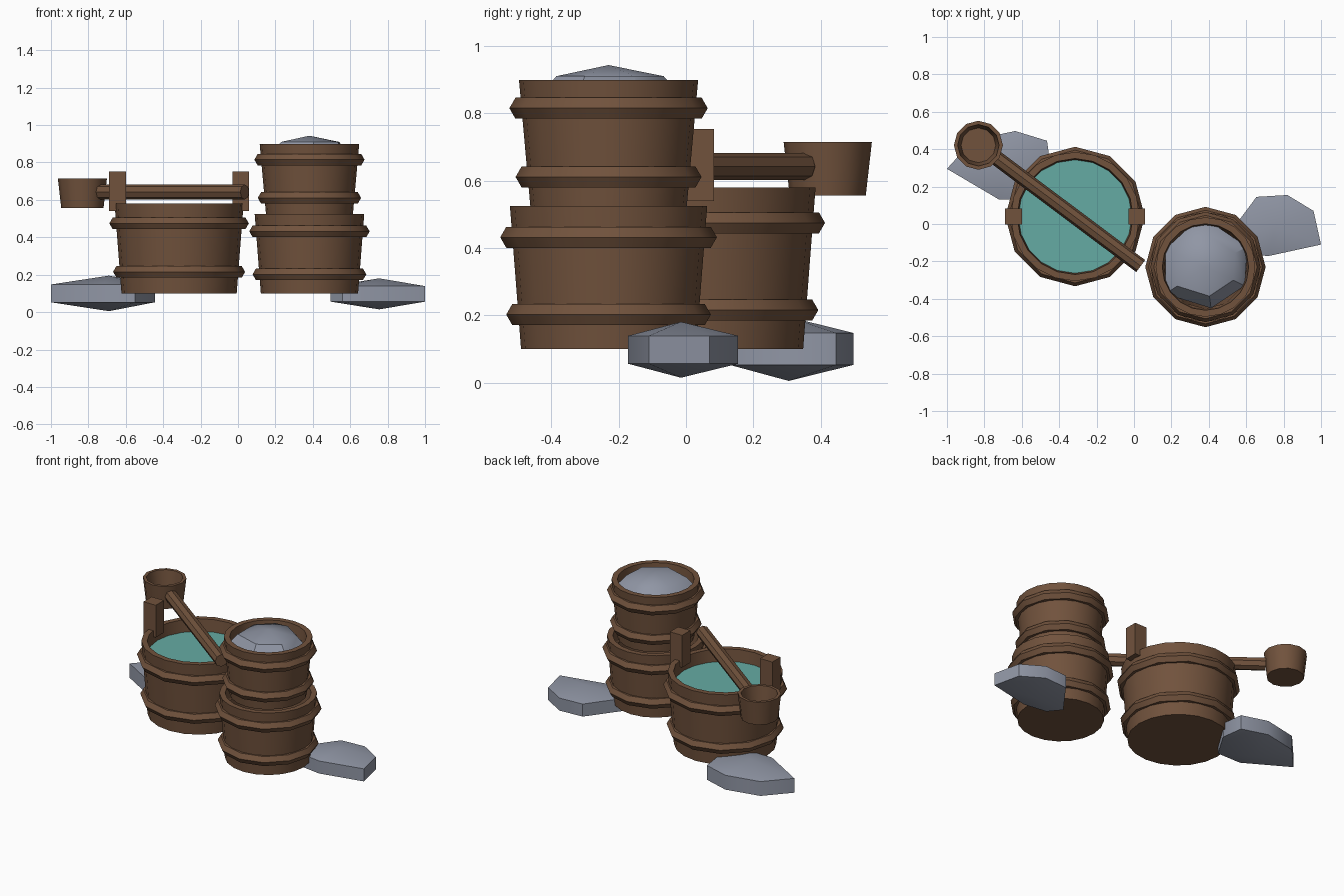
import bpy, math
from mathutils import Vector

if "Cube" in bpy.data.objects:
    bpy.data.objects.remove(bpy.data.objects["Cube"])


def material(name, rgb):
    m = bpy.data.materials.new(name)
    m.diffuse_color = (*rgb, 1)
    m.use_nodes = True
    m.node_tree.nodes["Principled BSDF"].inputs["Base Color"].default_value = m.diffuse_color
    return m


WOOD = material("brown wood", (0.165, 0.085, 0.046))
STONE = material("grey stone", (0.28, 0.305, 0.375))
WATER = material("teal water", (0.13, 0.41, 0.37))


def finish(name, verts, faces, mat, angle=40):
    me = bpy.data.meshes.new(name)
    me.from_pydata(verts, [], faces)
    me.materials.append(mat)
    me.shade_smooth()
    me.set_sharp_from_angle(angle=math.radians(angle))
    ob = bpy.data.objects.new(name, me)
    bpy.context.collection.objects.link(ob)
    return ob


def loft(name, rings, mat, caps=True, closed=False):
    """Skin a list of equal rings; cap both ends or close into a loop."""
    n = len(rings[0])
    verts = [p for r in rings for p in r]
    faces = []
    count = len(rings)
    for i in range(count if closed else count - 1):
        a, b = i * n, (i + 1) % count * n
        for j in range(n):
            k = (j + 1) % n
            faces.append((a + j, a + k, b + k, b + j))
    if caps and not closed:
        faces.append(tuple(reversed(range(n))))
        faces.append(tuple(range((count - 1) * n, count * n)))
    return finish(name, verts, faces, mat)


def circle(cx, cy, z, r, n):
    return [(cx + r * math.cos(2 * math.pi * i / n),
             cy + r * math.sin(2 * math.pi * i / n), z) for i in range(n)]


def vessel(name, cx, cy, z0, z1, r0, r1, wall, floor, n=20):
    """Open tapered vessel with wall thickness and an inner floor."""
    prof = [(r0, z0), (r1, z1), (r1 - wall, z1), (r0 - wall, z0 + floor)]
    loft(name, [circle(cx, cy, z, r, n) for r, z in prof], WOOD)


def hooped(name, cx, cy, z0, z1, r0, r1):
    """Vessel with two twelve-sided hoops."""
    vessel(name, cx, cy, z0, z1, r0, r1, 0.035, 0.04)
    for label, t in (("lower", 0.24), ("upper", 0.78)):
        z, r, m = z0 + (z1 - z0) * t, r0 + (r1 - r0) * t, 0.036
        rings = [circle(cx, cy, z + m * math.sin(a), r + m * math.cos(a), 12)
                 for a in [math.pi / 3 * i for i in range(6)]]
        loft(f"{name}_{label}_hoop", rings, WOOD, closed=True)


def stone(name, outline, apex, zc, h, steps):
    """Flattened rock: scaled copies of the outline between two apexes."""
    ax, ay = apex
    n = len(outline)
    big = max(math.sin(math.pi * s / steps) for s in range(1, steps))
    verts, faces = [], []
    for s in range(1, steps):
        a = math.pi * s / steps
        k = math.sin(a) / big
        verts += [(ax + (x - ax) * k, ay + (y - ay) * k, zc - h * math.cos(a))
                  for x, y in outline]
    bottom, top = len(verts), len(verts) + 1
    verts += [(ax, ay, zc - h), (ax, ay, zc + h)]
    last = (steps - 2) * n
    for j in range(n):
        k = (j + 1) % n
        faces += [(bottom, k, j), (top, last + j, last + k)]
        for s in range(steps - 2):
            a, b = s * n, (s + 1) * n
            faces.append((a + j, a + k, b + k, b + j))
    finish(name, verts, faces, STONE)


# Large tub with water
TX, TY = -0.315, 0.04
hooped("tub", TX, TY, 0.10, 0.58, 0.308, 0.345)
finish("water", circle(TX, TY, 0.50, 0.306, 20), [tuple(range(20))], WATER)

# Two upright grips on the tub rim
for side, label in ((-1, "left"), (1, "right")):
    x = TX + side * 0.33
    rings = [[(x - .045, TY - .043, z), (x + .045, TY - .043, z),
              (x + .045, TY + .043, z), (x - .045, TY + .043, z)]
             for z in (0.54, 0.753)]
    loft(f"{label}_grip", rings, WOOD)

# Stacked buckets with a heap in the upper one
BX, BY = 0.382, -0.23
hooped("lower_bucket", BX, BY, 0.10, 0.525, 0.26, 0.293)
hooped("upper_bucket", BX, BY, 0.52, 0.898, 0.232, 0.266)
heap = [(-.214, -.144), (.03, -.22), (.21, -.10), (.224, .107),
        (.04, .232), (-.08, .22), (-.214, .096)]
stone("heap", [(BX + x, BY + y) for x, y in heap], (BX, BY), 0.83, 0.113, 4)

# Ladle: cup and long handle lying across the tub
vessel("ladle_cup", -0.832, 0.421, 0.556, 0.714, 0.113, 0.131, 0.02, 0.03, 12)
p0, p1 = Vector((-0.735, 0.352, 0.642)), Vector((0.036, -0.225, 0.642))
d = (p1 - p0).normalized()
side, up = d.cross(Vector((0, 0, 1))), Vector((0, 0, 1))
loft("ladle_handle",
     [[tuple(p + 0.04 * (math.cos(a) * up + math.sin(a) * -side))
       for a in [math.pi / 4 * i for i in range(8)]] for p in (p1, p0)], WOOD)

# Ground stones
stone("left_stone", [(-1, .295), (-.72, .13), (-.55, .13), (-.445, .30),
                     (-.465, .445), (-.635, .497), (-.86, .45)],
      (-.69, .305), 0.10, 0.095, 3)
stone("right_stone", [(.495, -.07), (.56, -.15), (.715, -.172), (1, -.11),
                      (.96, .07), (.82, .155), (.655, .145)],
      (.755, -.015), 0.0975, 0.083, 3)
